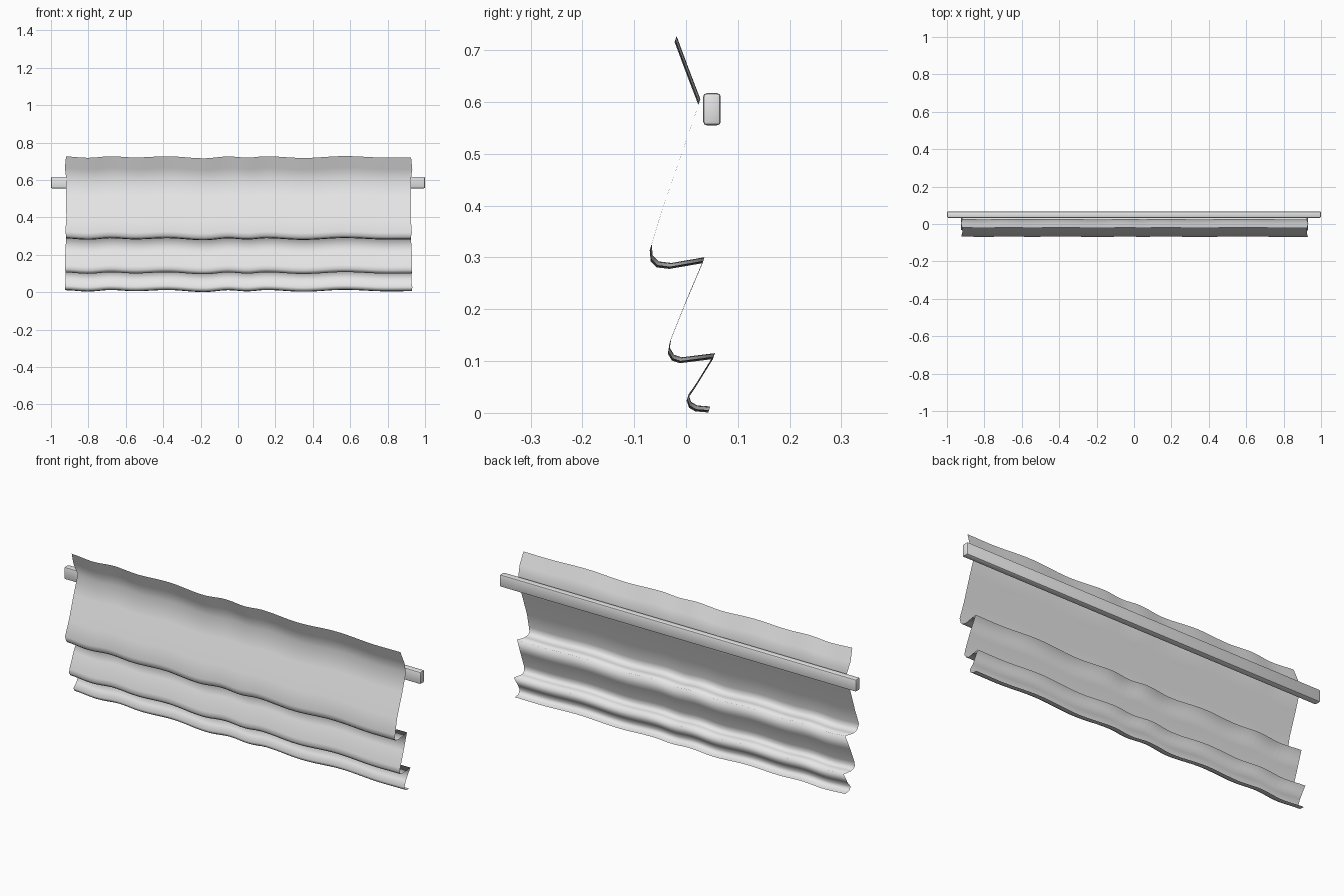
import bpy, bmesh, math
from mathutils import Vector

cube = bpy.data.objects.get("Cube")
if cube:
    bpy.data.objects.remove(cube, do_unlink=True)


def make_material(name, colour):
    mat = bpy.data.materials.new(name)
    mat.use_nodes = True
    mat.diffuse_color = colour
    mat.node_tree.nodes["Principled BSDF"].inputs["Base Color"].default_value = colour
    return mat


def make_object(name, bm, mat):
    mesh = bpy.data.meshes.new(name)
    bm.to_mesh(mesh)
    bm.free()
    mesh.materials.append(mat)
    obj = bpy.data.objects.new(name, mesh)
    bpy.context.collection.objects.link(obj)
    return obj


def smooth(obj, degrees):
    bpy.ops.object.select_all(action='DESELECT')
    obj.select_set(True)
    bpy.context.view_layer.objects.active = obj
    bpy.ops.object.shade_smooth_by_angle(angle=math.radians(degrees))


grey = make_material("light_grey", (0.8, 0.8, 0.8, 1))

# Folded cloth: side profile (y, z) from the top hem to the bottom hem
profile = [(-.02, .722), (.003, .66), (.026, .60), (-.005, .51), (-.045, .395),
           (-.068, .32), (-.066, .298), (-.055, .287), (-.03, .284), (.034, .295),
           (0, .215), (-.03, .14), (-.033, .12), (-.025, .107), (-.01, .102),
           (.054, .11), (.02, .055), (.003, .03), (.008, .016), (.02, .009), (.045, .007)]

# Uneven ripple along the cloth: crests and dips as (x, height)
ripple = [(-.93, .004), (-.8, -.004), (-.68, .005), (-.55, -.002), (-.38, .005),
          (-.18, -.007), (-.05, .004), (.05, -.003), (.15, .005), (.35, -.005),
          (.57, .006), (.8, -.003), (.93, -.002)]


def ripple_at(x):
    for (x0, h0), (x1, h1) in zip(ripple, ripple[1:]):
        if x <= x1:
            t = max(0, (x - x0) / (x1 - x0))
            return h0 + (h1 - h0) * (1 - math.cos(math.pi * t)) / 2
    return ripple[-1][1]


columns = 64
bm = bmesh.new()
grid = []
for i in range(columns + 1):
    u = i / columns
    column = []
    for y, z in profile:
        wobble = 0.004 * math.sin(z * 60)
        x = -0.922 + 1.85 * u + wobble * (2 * u - 1) ** 5
        h = ripple_at(x)
        column.append(bm.verts.new((x, y + 0.3 * h, max(0, z + 0.9 * h))))
    grid.append(column)
for a, b in zip(grid, grid[1:]):
    for j in range(len(profile) - 1):
        bm.faces.new((a[j], a[j + 1], b[j + 1], b[j]))
cloth = make_object("folded_cloth", bm, grey)
smooth(cloth, 180)

# Hanging rail behind the cloth
bm = bmesh.new()
bmesh.ops.create_cube(bm, size=1)
for v in bm.verts:
    v.co = Vector((0, .05, .586)) + v.co * Vector((2, .034, .062))
bmesh.ops.bevel(bm, geom=bm.edges[:], offset=0.007, segments=2,
                profile=0.5, affect='EDGES')
rail = make_object("hanging_rail", bm, grey)
smooth(rail, 40)
